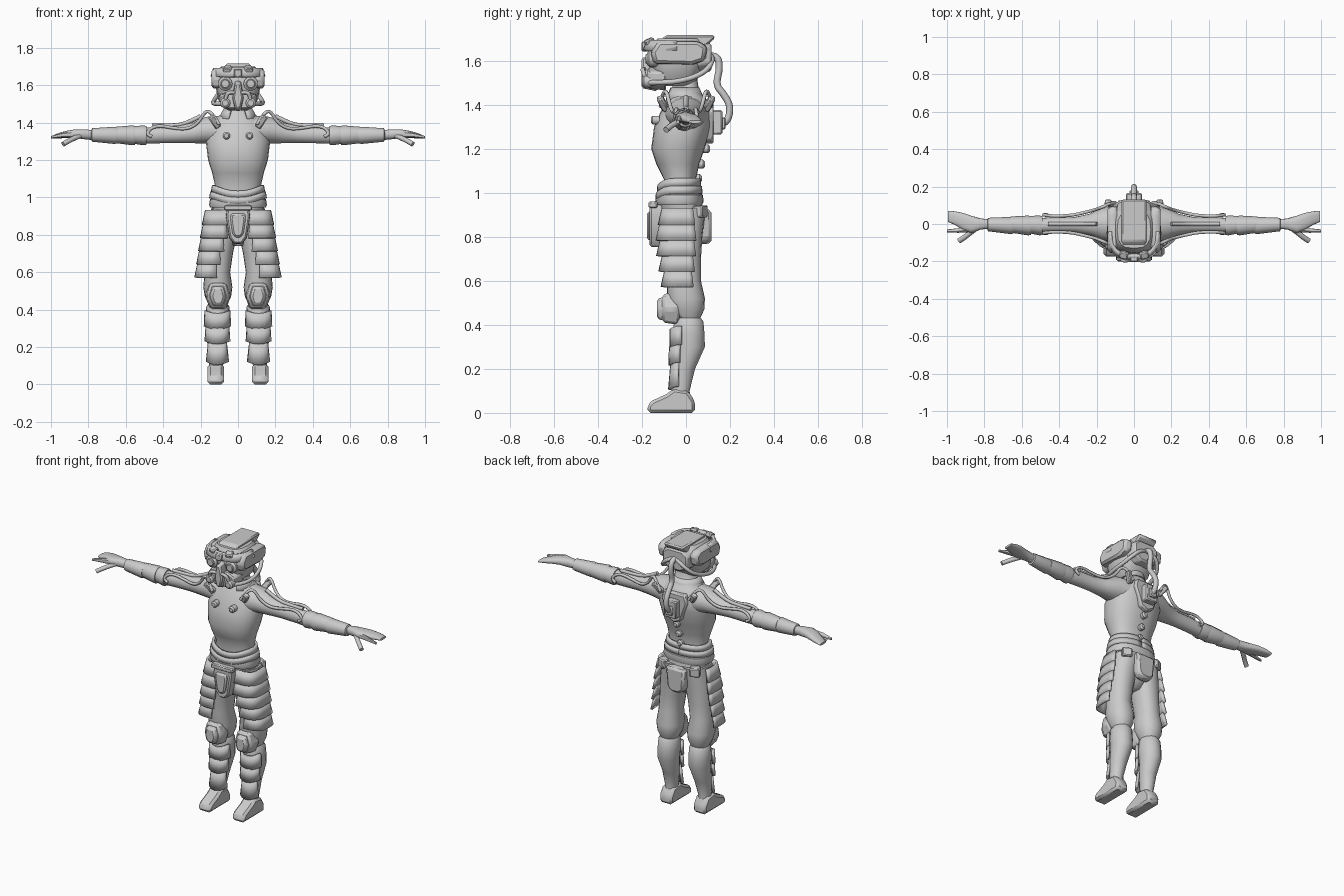
import bpy, bmesh, math
from mathutils import Vector, Matrix

if "Cube" in bpy.data.objects:
    bpy.data.objects.remove(bpy.data.objects["Cube"])

grey = bpy.data.materials.new("plain grey")
grey.diffuse_color = (0.6, 0.6, 0.6, 1)
grey.use_nodes = True
grey.node_tree.nodes["Principled BSDF"].inputs["Base Color"].default_value = grey.diffuse_color


def sup(a, r1, r2, p):
    """Point on a superellipse."""
    c, s = math.cos(a), math.sin(a)
    return (r1 * math.copysign(abs(c) ** (2 / p), c), r2 * math.copysign(abs(s) ** (2 / p), s))


def finish(name, bm, mirror=False, bevel=0, solid=0, angle=35):
    bmesh.ops.recalc_face_normals(bm, faces=bm.faces)
    me = bpy.data.meshes.new(name)
    bm.to_mesh(me)
    bm.free()
    me.materials.append(grey)
    ob = bpy.data.objects.new(name, me)
    bpy.context.collection.objects.link(ob)
    bpy.context.view_layer.objects.active = ob
    ob.select_set(True)
    bpy.ops.object.shade_smooth_by_angle(angle=math.radians(angle))
    ob.select_set(False)
    if solid:
        m = ob.modifiers.new("thickness", 'SOLIDIFY')
        m.thickness, m.offset = solid, 0
    if bevel:
        m = ob.modifiers.new("bevel", 'BEVEL')
        m.width, m.segments = bevel, 1
    if mirror:
        ob.modifiers.new("mirror", 'MIRROR').use_mirror_merge = False
    return ob


def loft(name, rings, axis='Z', n=20, p=2, mirror=False, angle=35):
    """Closed body through rings (position, centre1, centre2, radius1, radius2)."""
    bm = bmesh.new()
    rows = []
    for t, c1, c2, r1, r2 in rings:
        row = []
        for i in range(n):
            u, v = sup(math.tau * i / n, r1, r2, p)
            u, v = u + c1, v + c2
            row.append(bm.verts.new({'Z': (u, v, t), 'X': (t, u, v), 'Y': (u, t, v)}[axis]))
        rows.append(row)
    for a, b in zip(rows, rows[1:]):
        for i in range(n):
            bm.faces.new((a[i], a[(i + 1) % n], b[(i + 1) % n], b[i]))
    bm.faces.new(rows[0])
    bm.faces.new(rows[-1])
    return finish(name, bm, mirror, angle=angle)


def prism(name, outline, axis, a, b, mirror=False, bevel=0.008, taper=1.0):
    """Outline in (y,z) for X or (x,z) for Y, extruded from a to b; the b end may taper."""
    bm = bmesh.new()
    cu = sum(q[0] for q in outline) / len(outline)
    cv = sum(q[1] for q in outline) / len(outline)
    ends = []
    for t, k in ((a, 1), (b, taper)):
        pts = [(cu + (u - cu) * k, cv + (v - cv) * k) for u, v in outline]
        ends.append([bm.verts.new((t, u, v) if axis == 'X' else (u, t, v)) for u, v in pts])
    n = len(outline)
    for i in range(n):
        bm.faces.new((ends[0][i], ends[0][(i + 1) % n], ends[1][(i + 1) % n], ends[1][i]))
    bm.faces.new(ends[0])
    bm.faces.new(ends[1])
    return finish(name, bm, mirror, bevel)


def sym(half):
    return half + [(-x, z) for x, z in reversed(half) if x]


def wrap(name, cx, cy, rows, a0, a1, thick=0.012, n=12, p=2.0, dip=0.0, mirror=False):
    """Curved plate through rows (z, rx, ry), from angle a0 to a1; front is -90."""
    bm = bmesh.new()
    grid = []
    for z, rx, ry in rows:
        row = []
        for i in range(n + 1):
            a = math.radians(a0 + (a1 - a0) * i / n)
            u, v = sup(a, rx, ry, p)
            row.append(bm.verts.new((cx + u, cy + v, z - dip * max(0, -math.sin(a)) ** 3)))
        grid.append(row)
    for a, b in zip(grid, grid[1:]):
        for i in range(n):
            bm.faces.new((a[i], a[i + 1], b[i + 1], b[i]))
    return finish(name, bm, mirror, solid=thick)


def tube(name, pts, r, mirror=False):
    cu = bpy.data.curves.new(name, 'CURVE')
    cu.dimensions, cu.bevel_depth, cu.bevel_resolution = '3D', r, 2
    cu.use_fill_caps = True
    cu.resolution_u = 5
    s = cu.splines.new('NURBS')
    s.points.add(len(pts) - 1)
    for q, co in zip(s.points, pts):
        q.co = (*co, 1)
    s.use_endpoint_u, s.order_u = True, 3
    cu.materials.append(grey)
    ob = bpy.data.objects.new(name, cu)
    bpy.context.collection.objects.link(ob)
    if mirror:
        ob.modifiers.new("mirror", 'MIRROR')


def box(name, c, size, rot=(0, 0, 0), mirror=False, bevel=0.006):
    bm = bmesh.new()
    bmesh.ops.create_cube(bm, size=1)
    R = Matrix.Rotation(rot[2], 4, 'Z') @ Matrix.Rotation(rot[1], 4, 'Y') @ Matrix.Rotation(rot[0], 4, 'X')
    bm.transform(Matrix.Translation(c) @ R @ Matrix.Diagonal((*size, 1)))
    return finish(name, bm, mirror, bevel)


def disc(name, c, r, d, mirror=False, n=14):
    x, y, z = c
    loft(name, [(y - d, x, z, r * .6, r * .6), (y - d * .6, x, z, r, r), (y + d, x, z, r, r)], 'Y', n, mirror=mirror)


# torso and neck
loft("torso", [(z, 0, (f + b) / 2, rx, (b - f) / 2) for z, f, b, rx in (
    (.95, -.12, .06, .13), (1.06, -.1, .045, .122), (1.13, -.135, .06, .138), (1.2, -.158, .085, .16),
    (1.3, -.145, .115, .172), (1.38, -.11, .12, .155), (1.43, -.085, .09, .11), (1.46, -.065, .06, .07),
    (1.52, -.055, .05, .058))], n=24, p=2.3, angle=60)
wrap("collar", 0, -.01, [(1.42, .1, .09), (1.475, .07, .065)], -60, 240, .012, 16)

# arms, gauntlets and hands
loft("arm", [(.08, 0, 1.355, .1, .085), (.17, 0, 1.36, .085, .072), (.24, -.003, 1.345, .057, .056),
             (.32, -.005, 1.337, .042, .046), (.42, -.005, 1.335, .042, .046), (.5, -.008, 1.33, .04, .043),
             (.82, 0, 1.335, .024, .025)], 'X', 18, mirror=True, angle=60)
for i, (x0, x1, r0, r1) in enumerate(((.49, .565, .046, .05), (.55, .66, .043, .05), (.645, .78, .036, .043))):
    loft(f"gauntlet_{i}", [(x0, -.008, 1.332, r1, r1), (x0 + .015, -.008, 1.332, r1 + .003, r1 + .003),
                           (x1, -.003, 1.334, r0, r0), (x1 + .006, -.002, 1.334, r0 - .012, r0 - .012)],
         'X', 12, mirror=True)
loft("palm", [(.77, 0, 1.335, .024, .024), (.82, 0, 1.338, .03, .027), (.87, -.002, 1.34, .046, .024),
              (.91, .012, 1.338, .046, .02), (.96, .032, 1.33, .036, .015), (.995, .041, 1.322, .03, .007)],
     'X', 14, 2.6, True, 50)
loft("index_finger", [(.87, -.025, 1.338, .018, .018), (.94, -.035, 1.333, .012, .013),
                      (1.0, -.037, 1.322, .008, .007)], 'X', 10, mirror=True)
tube("thumb", [(.84, -.02, 1.332), (.88, -.05, 1.315), (.91, -.075, 1.3), (.935, -.09, 1.285)], .014, True)

# hoses over the shoulders, with buckles and sockets
for side, y in (("front", -1), ("back", 1)):
    tube(f"{side}_shoulder_hose", [(.1, y * .115, 1.39), (.13, y * .11, 1.44), (.17, y * .09, 1.47),
         (.21, y * .075, 1.4), (.27, y * .06, 1.365), (.34, y * .045, 1.37), (.42, y * .042, 1.385),
         (.47, y * .046, 1.37), (.49, y * .05, 1.335), (.46, y * .05, 1.325)], .009, True)
    box(f"{side}_shoulder_buckle", (.125, y * .105, 1.405), (.035, .03, .075), (y * -.4, .6, 0), True)
tube("upper_arm_strip", [(.2, 0, 1.435), (.27, 0, 1.398), (.34, 0, 1.383), (.46, 0, 1.383)], .011, True)
disc("chest_knob", (.062, -.14, 1.33), .02, .02, True)

# back unit, spine knobs and rear hose
box("back_unit", (0, .135, 1.32), (.085, .06, .11))
box("back_unit_socket", (0, .165, 1.315), (.05, .03, .055))
prism("back_frame", sym([(.0, 1.22), (.045, 1.24), (.09, 1.36), (.075, 1.41)]), 'Y', .08, .125)
for z, y in ((1.2, .088), (1.13, .065), (1.065, .05)):
    loft(f"spine_knob_{int(z * 100)}", [(y - .02, 0, z, .02, .02), (y + .012, 0, z, .02, .02),
                                        (y + .022, 0, z, .011, .011)], 'Y', 12)
tube("rear_hose", [(0, .08, 1.62), (0, .14, 1.63), (0, .155, 1.57), (0, .135, 1.49), (0, .17, 1.45),
                   (0, .205, 1.39), (0, .185, 1.31), (0, .14, 1.31)], .016)

# helmet shell, cheek plates, brow and top slab
loft("helmet_shell", [(1.485, 0, -.05, .07, .075), (1.52, 0, -.045, .105, .1), (1.6, 0, -.035, .122, .125),
                      (1.66, 0, -.03, .122, .125), (1.7, 0, -.03, .09, .1)], n=16, p=2.8)
prism("helmet_side_plate", [(-.15, 1.585), (-.165, 1.64), (-.13, 1.69), (.06, 1.69), (.1, 1.665), (.09, 1.6),
                            (.03, 1.58)], 'X', .09, .142, True, .012, .92)
wrap("brow_band", 0, -.04, [(1.645, .138, .15), (1.69, .125, .13)], -180, 0, .018, 14, 2.6)
prism("top_slab", [(-.15, 1.665), (-.09, 1.716), (.13, 1.716), (.13, 1.7), (.06, 1.64), (-.1, 1.64)],
      'X', -.066, .066, bevel=.012)
box("brow_lamp", (.055, -.165, 1.685), (.045, .04, .03), (.4, 0, .3), True)
box("brow_centre", (0, -.18, 1.665), (.045, .045, .045))
prism("helmet_back", sym([(.05, 1.54), (.1, 1.58), (.1, 1.66), (.06, 1.69)]), 'Y', .04, .115, taper=.85)

# goggles and breathing mask
for nm, r, r2, y in (("goggle_rim", .038, .026, -.178), ("goggle_lens", .024, .02, -.185)):
    loft(nm, [(-.12, .068, 1.608, r, r), (y + .01, .068, 1.608, r, r), (y, .068, 1.608, r2, r2)],
         'Y', 14, mirror=True)
prism("mask_body", sym([(.05, 1.465), (.1, 1.49), (.105, 1.55), (.05, 1.575)]), 'Y', -.09, -.175, taper=.85)
prism("mask_ridge", sym([(.018, 1.46), (.034, 1.53), (.016, 1.63)]), 'Y', -.13, -.202, taper=.8)
disc("mask_filter", (.068, -.178, 1.505), .027, .022, True)
tube("mask_pipe", [(.02, -.19, 1.56), (.05, -.2, 1.565), (.065, -.19, 1.54), (.068, -.185, 1.51)], .01, True)
tube("helmet_side_hose", [(.085, -.165, 1.5), (.12, -.12, 1.5), (.135, -.04, 1.505), (.125, .04, 1.525),
                          (.1, .1, 1.56), (.05, .125, 1.61), (0, .11, 1.625)], .012, True)

# belt and sash
loft("belt", [(.945, 0, -.03, .148, .103), (.96, 0, -.03, .155, .11), (.99, 0, -.03, .15, .107),
              (1.0, 0, -.03, .135, .095)], n=24, p=2.4)
for i, (z, r) in enumerate(((.995, .148), (1.03, .138))):
    wrap(f"sash_{i}", 0, -.032, [(z, r, r * .68), (z + .035, r - .006, r * .66)], -270, 90, .014, 32, 2.3, .03)

# pelvis, front guard and back flap
loft("pelvis", [(.74, 0, -.02, .035, .05), (.8, 0, -.015, .09, .085), (.88, 0, -.01, .135, .1),
                (.96, 0, -.025, .14, .095)], n=20, p=2.4, angle=60)
guard = sym([(.022, .75), (.048, .785), (.066, .9), (.06, .945)])
prism("front_guard", guard, 'Y', -.09, -.165, taper=.95)
prism("front_guard_inset", [(x * .66, .855 + (z - .855) * .7) for x, z in guard], 'Y', -.15, -.178, taper=.9)
box("front_guard_clasp", (0, -.15, .945), (.15, .04, .03))
prism("back_flap", sym([(.03, .765), (.06, .79), (.072, .93)]), 'Y', .06, .115, taper=.92, bevel=.012)
box("back_pouch", (.11, .065, .915), (.06, .05, .055), (0, 0, -.5), True)

# trousers
loft("trouser_leg", [(.93, .068, -.01, .08, .1), (.8, .088, -.018, .082, .092), (.7, .1, -.015, .073, .083),
                     (.6, .11, -.01, .068, .078), (.52, .108, .0, .078, .086), (.47, .107, .005, .07, .078),
                     (.43, .107, .01, .052, .055)], mirror=True, n=20, p=2.2, angle=60)

# layered thigh plates
for i in range(5):
    z, x = .93 - i * .07, .092 + i * .01
    ry = (.098, .108, .105, .095, .085)[i]
    wrap(f"thigh_plate_{i}", x, -.018, [(z, .078, ry - .012), (z - .078, .095, ry + .006)],
         -115 + i * 5, 25, .014, 10, 3, mirror=True)

# knee pads
hexa = [(.062, .4), (.148, .4), (.178, .47), (.155, .55), (.06, .55), (.038, .47)]
prism("knee_pad", hexa, 'Y', -.03, -.108, True, .012, .85)
prism("knee_cap", [(.107 + (x - .107) * .72, .465 + (z - .465) * .8) for x, z in hexa], 'Y', -.08, -.132, True,
      .01, .75)

# boots, shin plates and shoes
loft("boot_shaft", [(.435, .107, .01, .05, .055), (.415, .108, .012, .062, .068), (.36, .109, .013, .065, .072),
                    (.3, .11, .017, .063, .07), (.2, .112, -.01, .05, .052), (.1, .117, -.025, .037, .042),
                    (.05, .118, -.02, .036, .045)], mirror=True, n=18, angle=50)
for i, (z1, z0, r1, r0) in enumerate(((.395, .31, .064, .068), (.315, .23, .058, .064), (.235, .12, .044, .057))):
    wrap(f"shin_plate_{i}", .11, -.005 - i * .008, [(z1, r1, r1), (z0, r0, r0 * .95)], -170, -10, .013, 8, 2.5,
         .015, True)
prism("shoe", [(.04, 0), (.042, .05), (.01, .1), (-.055, .11), (-.09, .085), (-.155, .055), (-.175, .035),
               (-.175, 0)], 'X', .076, .162, True, .014)
